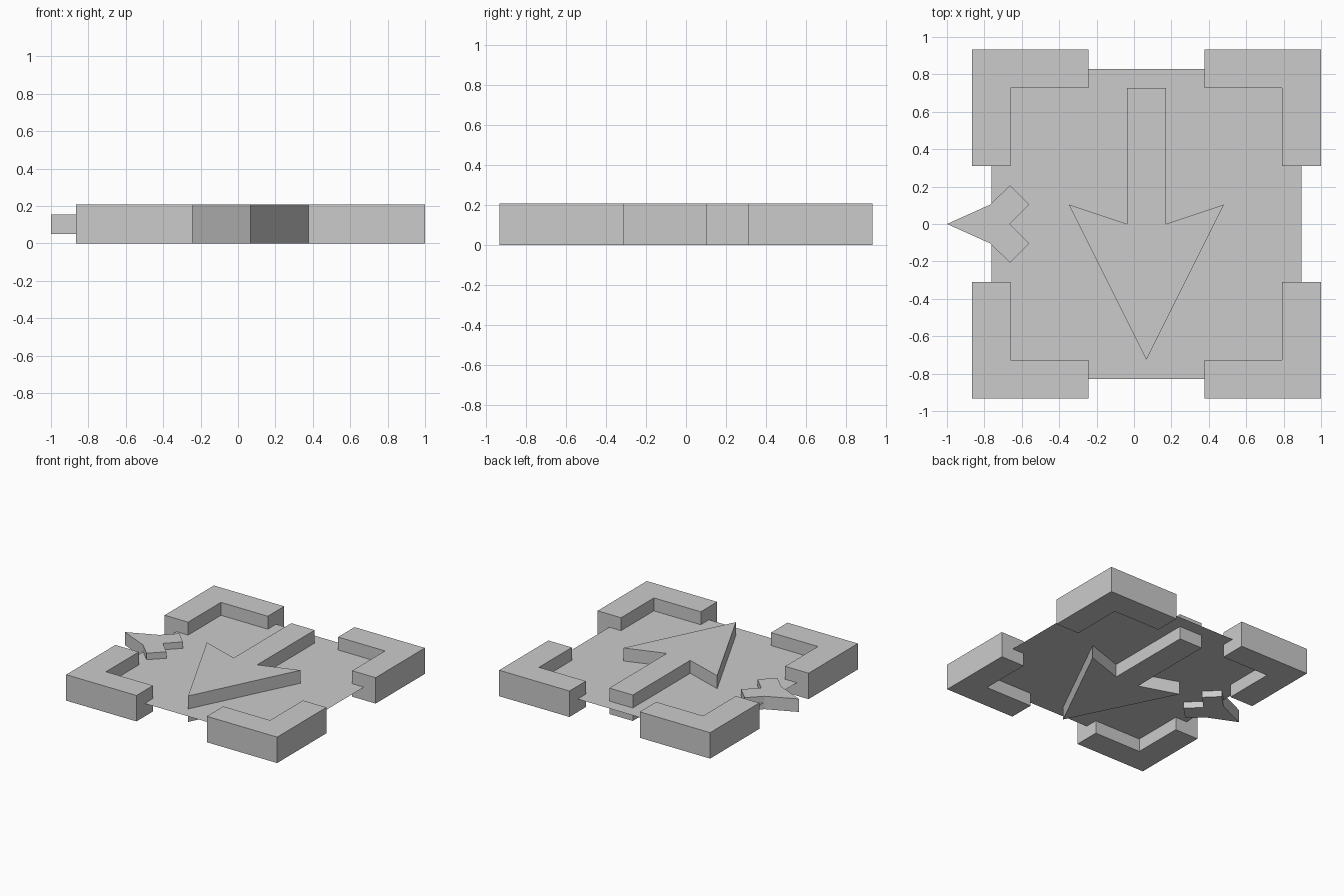
import bpy, bmesh

if "Cube" in bpy.data.objects:
    bpy.data.objects.remove(bpy.data.objects["Cube"])

U = 0.1037          # base module
CX = 0.0665         # centre of the tile (the small pointer sticks out on -x)


def prism(name, pts, z0, z1):
    """Extrude a flat outline from z0 to z1 (a single sheet when equal)."""
    bm = bmesh.new()
    face = bm.faces.new([bm.verts.new((x, y, z0)) for x, y in pts])
    bm.normal_update()
    if face.normal.z < 0:
        face.normal_flip()
    if z1 > z0:
        ext = bmesh.ops.extrude_face_region(bm, geom=[face], use_keep_orig=True)
        bmesh.ops.translate(bm, vec=(0, 0, z1 - z0),
                            verts=[v for v in ext["geom"] if isinstance(v, bmesh.types.BMVert)])
        bmesh.ops.recalc_face_normals(bm, faces=bm.faces)
    mesh = bpy.data.meshes.new(name)
    bm.to_mesh(mesh)
    bm.free()
    obj = bpy.data.objects.new(name, mesh)
    bpy.context.collection.objects.link(obj)
    return obj


# Thin sheet at mid height
prism("base_sheet", [(CX + sx * 8 * U, sy * 8 * U)
                     for sx, sy in ((-1, -1), (1, -1), (1, 1), (-1, 1))], U, U)

# Four L-shaped corner blocks
corner = [(9, 9), (3, 9), (3, 7), (7, 7), (7, 3), (9, 3)]
for side, sx in (("left", -1), ("right", 1)):
    for end, sy in (("front", -1), ("back", 1)):
        prism(f"corner_{end}_{side}",
              [(CX + sx * x * U, sy * y * U) for x, y in corner], 0, 2 * U)

# Large central arrow pointing to the front
half = [(1, 7), (1, 0), (4, 1)]
outline = half + [(0, -7)] + [(-x, y) for x, y in reversed(half)]
prism("large_arrow", [(CX + x * U, y * U) for x, y in outline], 0, 2 * U)

# Small notched pointer on the left edge
half = [(-0.768, 0.104), (-0.664, 0.207), (-0.56, 0.104)]
outline = [(-1, 0)] + half + [(-0.664, 0)] + [(x, -y) for x, y in reversed(half)]
prism("side_pointer", outline, 0.5 * U, 1.5 * U)
